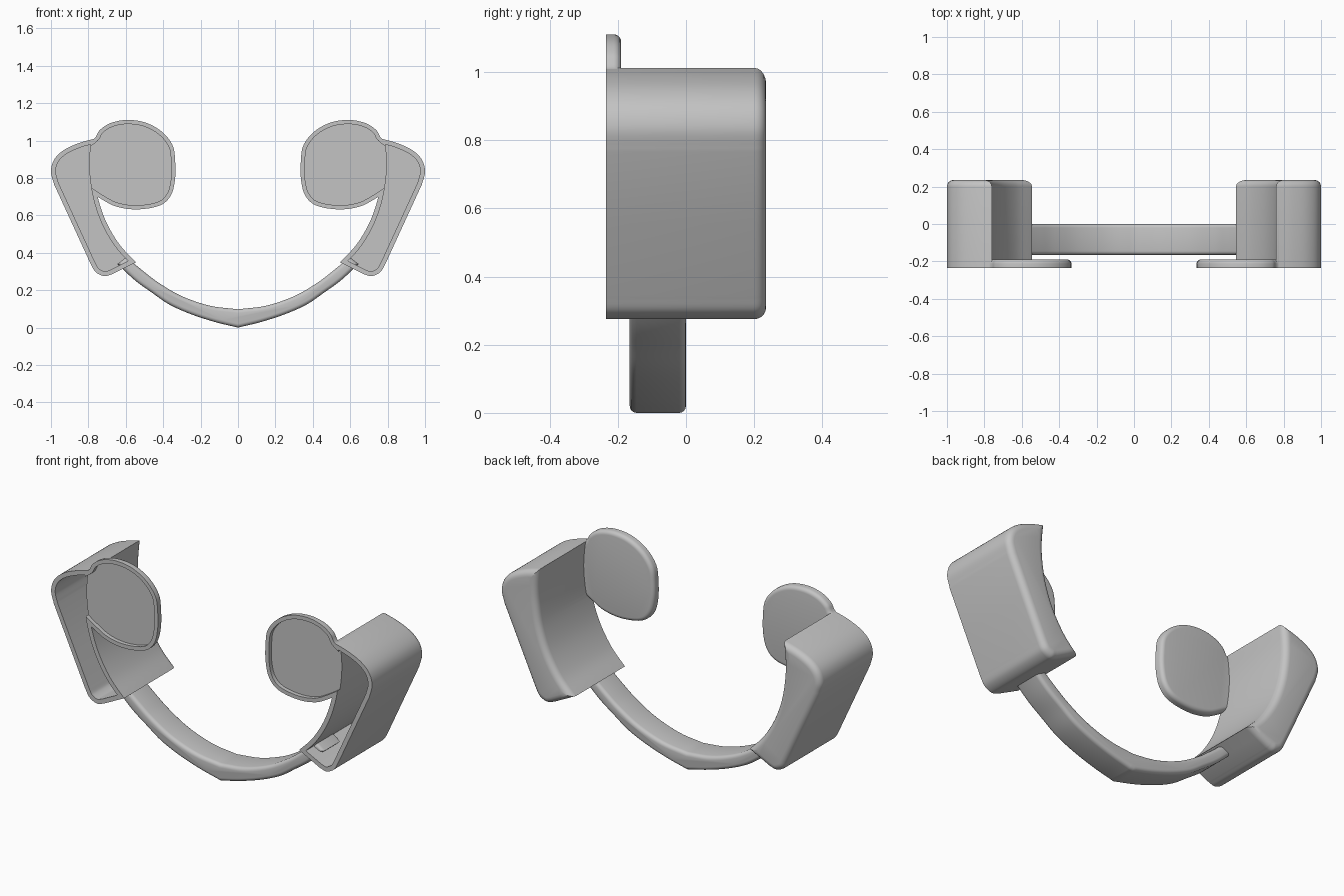
import bpy, bmesh, math
from mathutils import Vector
from mathutils.geometry import intersect_point_line

if "Cube" in bpy.data.objects:
    bpy.data.objects.remove(bpy.data.objects["Cube"])

grey = bpy.data.materials.new("plain_grey")
grey.diffuse_color = (0.55, 0.55, 0.55, 1)
grey.use_nodes = True
grey.node_tree.nodes["Principled BSDF"].inputs["Base Color"].default_value = grey.diffuse_color


def spline(pts, n=6):
    """Smooth open curve through the points (last point left out)."""
    p = [Vector(q) for q in pts]
    p = [2 * p[0] - p[1]] + p + [2 * p[-1] - p[-2]]
    out = []
    for i in range(1, len(p) - 2):
        a, b, c, d = p[i - 1:i + 3]
        for k in range(n):
            t = k / n
            out.append(0.5 * (2 * b + (c - a) * t + (2 * a - 5 * b + 4 * c - d) * t**2
                              + (3 * b - a - 3 * c + d) * t**3))
    return out


def gap(q, a, b):
    """Distance from a point to a segment."""
    t = max(0, min(1, intersect_point_line(q, a, b)[1]))
    return (q - a.lerp(b, t)).length


def inset(poly, dist):
    """Move a closed outline inwards; points squeezed out at corners collapse."""
    n = len(poly)
    if dist < 1e-6:
        return list(poly)
    area = sum(poly[i - 1].x * poly[i].y - poly[i].x * poly[i - 1].y for i in range(n))
    s = 1 if area > 0 else -1
    out = []
    for i in range(n):
        e1 = (poly[i] - poly[i - 1]).normalized()
        e2 = (poly[(i + 1) % n] - poly[i]).normalized()
        n1, n2 = Vector((-e1.y, e1.x)) * s, Vector((-e2.y, e2.x)) * s
        out.append(poly[i] + (n1 + n2) * (dist / max(0.3, 1 + n1.dot(n2))))
    good = [min(gap(q, poly[j - 1], poly[j]) for j in range(n)) > dist * 0.98 for q in out]
    ids = [i for i in range(n) if good[i]]
    return [out[min(ids, key=lambda j: min((i - j) % n, (j - i) % n))] for i in range(n)]


def prism(name, poly, y0, y1, radius=0, both=False, segs=5):
    """Extrude an x-z outline along y, rounding the back (or both) rims."""
    back = [(radius * (1 - math.cos(a)), y1 - radius * (1 - math.sin(a)))
            for a in (math.pi / 2 * k / segs for k in range(segs + 1))] if radius else [(0, y1)]
    front = [(d, y0 + y1 - y) for d, y in back[::-1]] if both else [(0, y0)]
    bm = bmesh.new()
    rings = []
    for d, y in front + back:
        ring = []
        for p in inset(poly, d):
            same = next((v for v in ring if abs(v.co.x - p.x) + abs(v.co.z - p.y) < 1e-6), None)
            ring.append(same or bm.verts.new((p.x, y, p.y)))
        rings.append(ring)
    for a, b in zip(rings, rings[1:]):
        for i in range(len(a)):
            quad = list(dict.fromkeys((a[i - 1], b[i - 1], b[i], a[i])))
            if len(quad) > 2:
                bm.faces.new(quad)
    for ring in (rings[0], rings[-1]):
        bm.faces.new(list(dict.fromkeys(ring)))
    bmesh.ops.recalc_face_normals(bm, faces=bm.faces[:])
    me = bpy.data.meshes.new(name)
    bm.to_mesh(me)
    bm.free()
    me.materials.append(grey)
    ob = bpy.data.objects.new(name, me)
    bpy.context.collection.objects.link(ob)
    return ob


def baked_mesh(ob):
    bpy.context.view_layer.update()
    return bpy.data.meshes.new_from_object(ob.evaluated_get(bpy.context.evaluated_depsgraph_get()))


def combine(ob, op, helper):
    """Boolean the helper into the object, trying each solver until one holds."""
    helper.hide_render = True
    for solver in ('EXACT', 'MANIFOLD', 'FLOAT'):
        m = ob.modifiers.new("cut", 'BOOLEAN')
        m.operation, m.object, m.solver = op, helper, solver
        me = baked_mesh(ob)
        ob.modifiers.clear()
        xs = [v.co.x for v in me.vertices]
        if xs and max(xs) > 0.98:
            ob.data = me
            break
    bpy.data.objects.remove(helper)


def smooth(ob):
    bpy.ops.object.select_all(action='DESELECT')
    ob.select_set(True)
    bpy.context.view_layer.objects.active = ob
    bpy.ops.object.shade_smooth_by_angle(angle=0.6)


# Outline of the deep side shell (right half)
shell_line = (
    spline([(0.76, 1.012), (0.85, 0.987), (0.93, 0.95), (0.982, 0.9), (1.0, 0.835), (0.983, 0.765)])
    + spline([(0.983, 0.765), (0.79, 0.345)], 2)
    + spline([(0.79, 0.345), (0.762, 0.298), (0.715, 0.275), (0.672, 0.286)])
    + spline([(0.672, 0.286), (0.545, 0.35)], 2)
    + spline([(0.545, 0.35), (0.63, 0.44), (0.70, 0.555), (0.745, 0.68), (0.766, 0.8),
              (0.77, 0.9), (0.76, 1.012)]))
# Outline of the thin pad, running into the shell
pad_line = (
    spline([(0.82, 0.975), (0.765, 1.015), (0.74, 1.055), (0.685, 1.092), (0.60, 1.11),
            (0.50, 1.098), (0.41, 1.05), (0.35, 0.975), (0.336, 0.89), (0.337, 0.79),
            (0.36, 0.705), (0.42, 0.652), (0.54, 0.632), (0.65, 0.647), (0.735, 0.69),
            (0.82, 0.745)])
    + [Vector((0.82, 0.745))])

# Side shell and pad joined, then hollowed from the front
side = prism("side_shells_with_pads", shell_line, -0.30, 0.235, 0.035)
combine(side, 'UNION', prism("pad_body", pad_line, -0.31, -0.19, 0.022))
combine(side, 'DIFFERENCE',
        prism("shell_hollow", inset(shell_line, 0.025), -0.35, 0.21))
combine(side, 'DIFFERENCE', prism("pad_hollow", inset(pad_line, 0.022), -0.36, -0.212))
box = [Vector(c) for c in ((0.1, 0.1), (2, 0.1), (2, 2), (0.1, 2))]
combine(side, 'DIFFERENCE', prism("front_trim", box, -0.5, -0.235))

# Mirror to the other side
side.modifiers.new("mirror", 'MIRROR').use_mirror_merge = False
side.data = baked_mesh(side)
side.modifiers.clear()
side.data.materials.clear()
side.data.materials.append(grey)
for p in side.data.polygons:
    p.material_index = 0
smooth(side)

# Curved band joining the two shells, ends poking into the hollows
lower = spline([(0, 0.0), (0.13, 0.032), (0.26, 0.075), (0.37, 0.125), (0.46, 0.187),
                (0.55, 0.252), (0.645, 0.34)]) + [Vector((0.645, 0.34))]
upper = spline([(0, 0.098), (0.15, 0.117), (0.3, 0.168), (0.42, 0.237), (0.5, 0.297),
                (0.597, 0.377)]) + [Vector((0.597, 0.377))]
half = lower + upper[::-1]
left = [Vector((-p.x, p.y)) for p in upper[1:]] + [Vector((-p.x, p.y)) for p in lower[:0:-1]]
smooth(prism("band", half + left, -0.165, 0.0, 0.02, both=True, segs=4))
